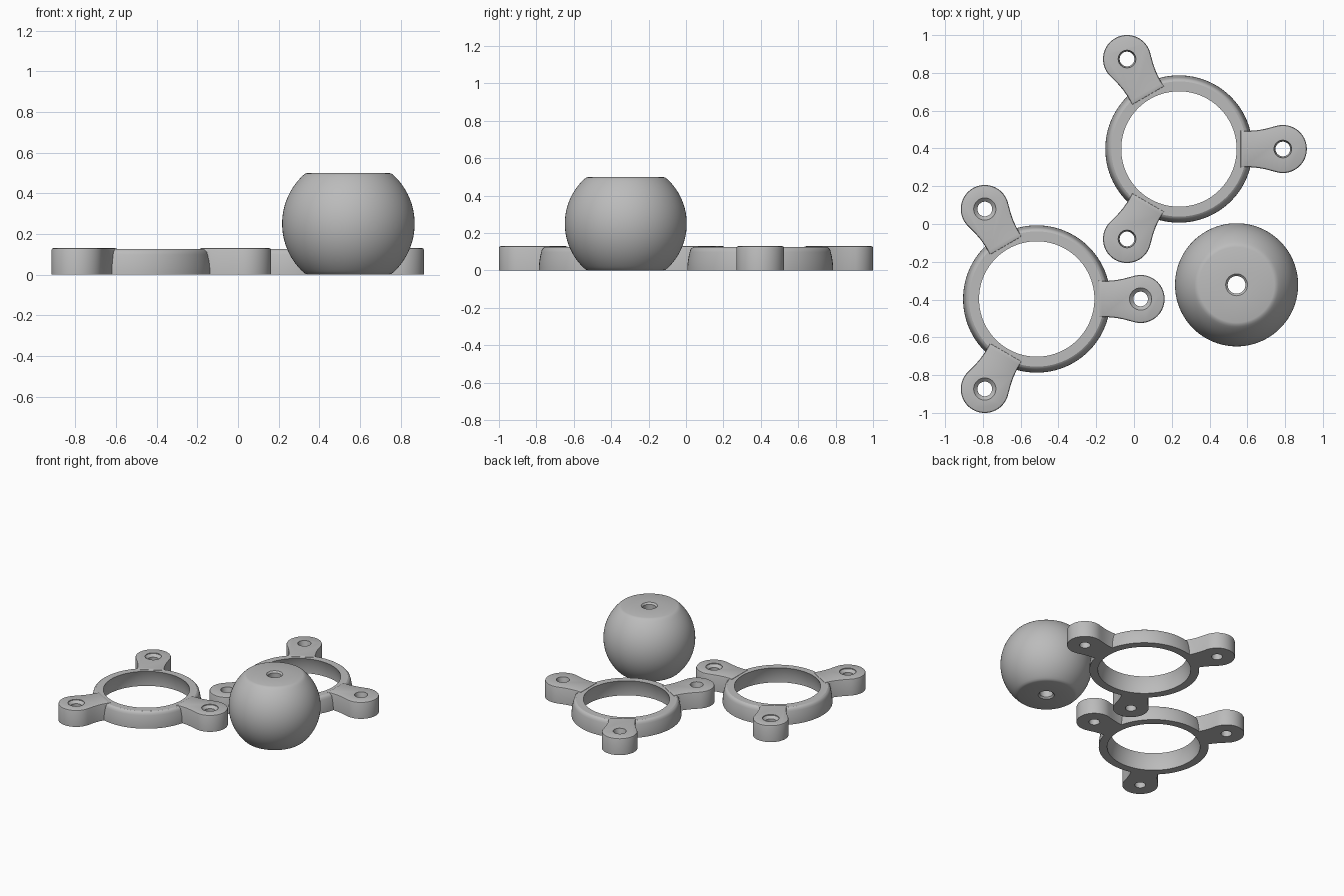
import bpy, bmesh, math
from mathutils import Matrix, Vector

if "Cube" in bpy.data.objects:
    bpy.data.objects.remove(bpy.data.objects["Cube"])

grey = bpy.data.materials.new("grey plastic")
grey.diffuse_color = (0.5, 0.5, 0.5, 1)
grey.use_nodes = True
grey.node_tree.nodes["Principled BSDF"].inputs["Base Color"].default_value = grey.diffuse_color


def finish(name, bm):
    bmesh.ops.remove_doubles(bm, verts=bm.verts, dist=1e-6)
    bmesh.ops.recalc_face_normals(bm, faces=bm.faces)
    mesh = bpy.data.meshes.new(name)
    bm.to_mesh(mesh)
    bm.free()
    mesh.materials.append(grey)
    ob = bpy.data.objects.new(name, mesh)
    bpy.context.collection.objects.link(ob)
    return ob


def lathe(name, profile, pos=(0, 0, 0), segs=96):
    """Solid of revolution from (radius, z) points running from axis to axis."""
    bm = bmesh.new()
    vs = [bm.verts.new((r, 0, z)) for r, z in profile]
    es = [bm.edges.new(p) for p in zip(vs, vs[1:])]
    bmesh.ops.spin(bm, geom=vs + es, cent=(0, 0, 0), axis=(0, 0, 1),
                   angle=math.tau, steps=segs, use_merge=False)
    bmesh.ops.remove_doubles(bm, verts=bm.verts, dist=1e-5)
    bmesh.ops.translate(bm, verts=bm.verts, vec=pos)
    return finish(name, bm)


def boolean(ob, other, op):
    mod = ob.modifiers.new(op, 'BOOLEAN')
    mod.operation, mod.object, mod.solver = op, other, 'EXACT'
    bpy.context.view_layer.objects.active = ob
    bpy.ops.object.modifier_apply(modifier=mod.name)
    bpy.data.objects.remove(other)


def smooth(ob):
    bpy.ops.object.select_all(action='DESELECT')
    ob.select_set(True)
    bpy.context.view_layer.objects.active = ob
    bpy.ops.object.shade_smooth_by_angle(angle=math.radians(30))


def sphere_arc(radius, z0, z1, n, zc=0.0):
    zs = [z0 + (z1 - z0) * i / n for i in range(n + 1)]
    return [(math.sqrt(radius ** 2 - (z - zc) ** 2), z) for z in zs]


H, PAD, REACH = 0.13, 0.127, 0.55   # arm height, pad radius, pad distance


def arm(angle):
    """Waisted arm ending in a round pad, with a chamfered top edge."""
    side = [(0.325, 0.099), (0.35, 0.0965), (0.38, 0.0965), (0.42, 0.1), (0.46, 0.1075), (0.49, 0.1155)]
    tip = [(REACH + PAD * math.cos(a), PAD * math.sin(a))
           for a in (math.radians(105 - 210 * i / 36) for i in range(37))]
    outline = side + tip + [(x, -y) for x, y in reversed(side)]
    bm = bmesh.new()
    base = bm.faces.new([bm.verts.new((x, y, 0)) for x, y in outline])
    ext = bmesh.ops.extrude_face_region(bm, geom=[base], use_keep_orig=True)
    top = [g for g in ext['geom'] if isinstance(g, bmesh.types.BMVert)]
    bmesh.ops.translate(bm, verts=top, vec=(0, 0, H))
    bmesh.ops.recalc_face_normals(bm, faces=bm.faces)
    rim = [e for e in bm.edges if all(v.co.z > H - 1e-4 for v in e.verts)]
    bmesh.ops.bevel(bm, geom=rim, offset=0.01, segments=2, profile=0.5, affect='EDGES')
    bm.transform(Matrix.Rotation(angle, 4, 'Z'))
    return finish("arm", bm)


def clamp_ring(name, pos, sink):
    # ring with a rounded outer wall
    ring = lathe(name, [(0, 0)] + sphere_arc(0.39, 0, 0.112, 8)
                 + [(0.366, 0.12), (0.358, 0.125), (0, 0.125)])
    angles = [math.radians(a) for a in (0, 120, 240)]
    for a in angles:
        boolean(ring, arm(a), 'UNION')
    # spherical socket, widest at the bottom
    socket = lathe("socket_cutter", [(0, -0.1)] + sphere_arc(0.33, -0.1, 0.2, 24) + [(0, 0.2)])
    boolean(ring, socket, 'DIFFERENCE')
    # bolt holes with a countersunk top
    for a in angles:
        c = Vector((REACH * math.cos(a), REACH * math.sin(a), 0))
        bolt = lathe("bolt_cutter", [(0, -0.1), (0.039, -0.1), (0.039, H - 0.025),
                                     (sink, H - 0.006), (sink, 0.2), (0, 0.2)], c, 32)
        boolean(ring, bolt, 'DIFFERENCE')
    ring.location = pos
    smooth(ring)


clamp_ring("back_ring", (0.238, 0.397, 0), 0.047)
clamp_ring("front_ring", (-0.515, -0.397, 0), 0.059)

# ball with flattened poles and a drilled centre
ball = lathe("ball", [(0, 0), (0.2, 0), (0.212, 0.004)]
             + sphere_arc(0.326, 0.012, 0.488, 40, 0.25)
             + [(0.212, 0.496), (0.2, 0.5), (0, 0.5)], (0.543, -0.322, 0))
drill = lathe("drill_cutter", [(0, -0.1), (0.058, -0.1), (0.058, 0), (0.047, 0.012),
                               (0.047, 0.488), (0.058, 0.5), (0.058, 0.6), (0, 0.6)],
              (0.543, -0.322, 0), 32)
boolean(ball, drill, 'DIFFERENCE')
smooth(ball)
